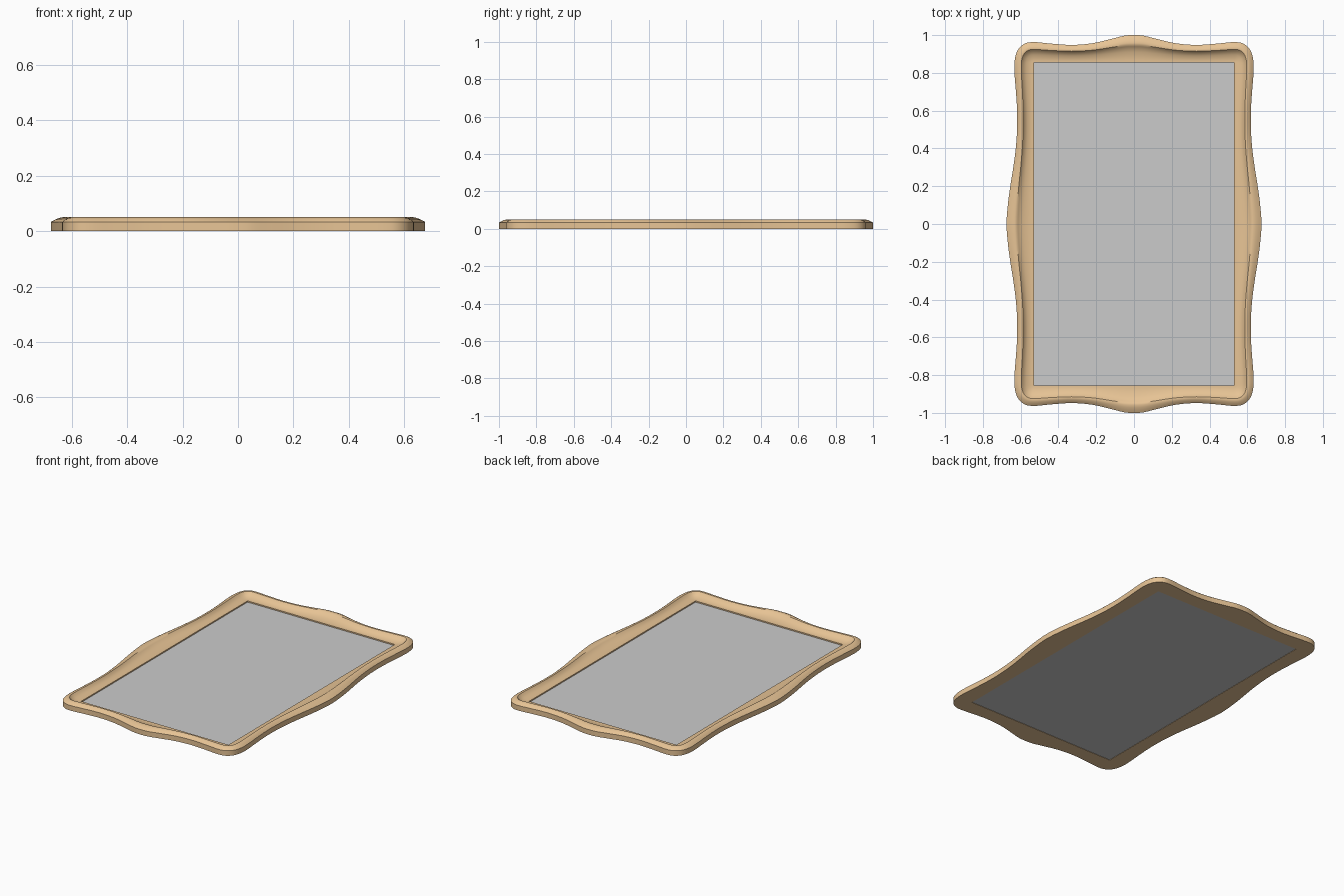
import bpy, bmesh, math
from mathutils import Vector

if "Cube" in bpy.data.objects:
    bpy.data.objects.remove(bpy.data.objects["Cube"])

RX, RY = 0.53, 0.855  # half size of the rectangular opening

# One quarter of the wavy outline, from the side middle to the end middle
QUARTER = [(0.675, 0), (0.668, 0.1), (0.655, 0.2), (0.639, 0.3), (0.626, 0.4),
           (0.619, 0.5), (0.619, 0.6), (0.625, 0.7), (0.633, 0.8),
           (0.632, 0.865), (0.616, 0.92), (0.58, 0.954), (0.53, 0.963),
           (0.44, 0.955), (0.33, 0.948), (0.22, 0.957), (0.12, 0.98),
           (0.05, 0.997), (0, 1.0)]

# Moulding section: fraction of the way from outline to opening, height
SECTION = [(0, 0), (0, 0.033), (0.1, 0.041), (0.2, 0.047), (0.29, 0.05),
           (0.36, 0.049), (0.42, 0.042), (0.5, 0.034), (0.62, 0.027),
           (0.78, 0.022), (0.9, 0.02), (1, 0.02), (1, 0)]


def full_outline(steps=5):
    half = QUARTER + [(-x, y) for x, y in QUARTER[-2::-1]]
    ring = half + [(x, -y) for x, y in half[-2:0:-1]]
    pts = [Vector(p) for p in ring]
    n, out = len(pts), []
    for i in range(n):
        a, b, c, d = (pts[(i + k) % n] for k in (-1, 0, 1, 2))
        for s in range(steps):
            t = s / steps
            out.append(0.5 * (2 * b + (c - a) * t
                              + (2 * a - 5 * b + 4 * c - d) * t * t
                              + (3 * b - a - 3 * c + d) * t ** 3))
    return out


def finish(name, bm):
    bmesh.ops.remove_doubles(bm, verts=bm.verts[:], dist=1e-5)
    bmesh.ops.recalc_face_normals(bm, faces=bm.faces[:])
    me = bpy.data.meshes.new(name)
    bm.to_mesh(me)
    bm.free()
    ob = bpy.data.objects.new(name, me)
    bpy.context.collection.objects.link(ob)
    return ob


# Carved wooden frame: section swept between outline and opening
bm = bmesh.new()
rings = []
outline = full_outline()
for f, z in SECTION:
    ring = []
    for p in outline:
        q = Vector((max(-RX, min(RX, p.x)), max(-RY, min(RY, p.y))))
        r = p.lerp(q, f)
        ring.append(bm.verts.new((r.x, r.y, z)))
    rings.append(ring)
n = len(outline)
for k in range(len(rings)):
    a, b = rings[k], rings[(k + 1) % len(rings)]
    for i in range(n):
        j = (i + 1) % n
        bm.faces.new((a[i], a[j], b[j], b[i]))
frame = finish("frame", bm)
wood = bpy.data.materials.new("wood")
wood.diffuse_color = (0.8, 0.55, 0.3, 1)
wood.use_nodes = True
wood.node_tree.nodes["Principled BSDF"].inputs["Base Color"].default_value = wood.diffuse_color
frame.data.materials.append(wood)
bpy.context.view_layer.objects.active = frame
frame.select_set(True)
bpy.ops.object.shade_smooth_by_angle(angle=math.radians(35))

# Flat glass panel filling the opening
bm = bmesh.new()
bmesh.ops.create_cube(bm, size=1)
for v in bm.verts:
    v.co = (v.co.x * 2 * RX, v.co.y * 2 * RY, 0.012 if v.co.z > 0 else 0.002)
finish("mirror_panel", bm)
